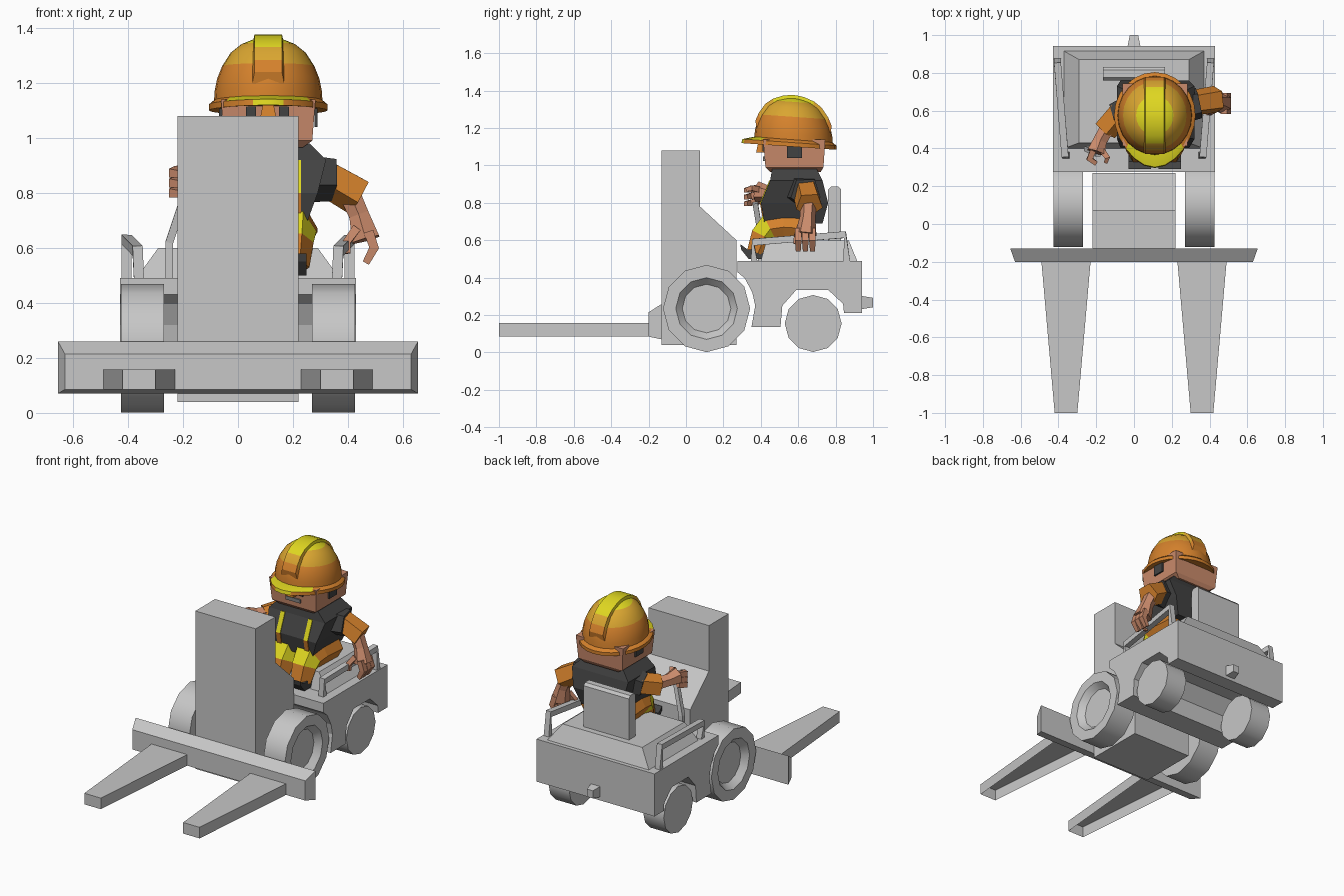
import bpy, bmesh, math
from mathutils import Vector as V

if "Cube" in bpy.data.objects:
    bpy.data.objects.remove(bpy.data.objects["Cube"])

# ---------- colours ----------
COL = {"light_grey": (.57, .57, .57), "orange": (.66, .22, .025), "gold": (.70, .38, .03),
       "yellow": (.74, .68, .015), "skin": (.60, .26, .15), "charcoal": (.055, .055, .055),
       "mid_grey": (.22, .22, .22)}
MAT = {}
for n, c in COL.items():
    MAT[n] = bpy.data.materials.new(n)
    MAT[n].diffuse_color = (*c, 1)


# ---------- helpers ----------
def loft(name, rings, mats="light_grey", rule=None, smooth=0, open_bottom=False):
    """Skin a list of equal-length rings, cap both ends; mats = one name or one per segment."""
    names = [mats] if isinstance(mats, str) else list(dict.fromkeys(mats))
    me = bpy.data.meshes.new(name)
    bm = bmesh.new()
    vr = [[bm.verts.new(p) for p in r] for r in rings]
    k = len(rings[0])
    last = len(rings) - 2
    for i in range(last + 1):
        mi = 0 if isinstance(mats, str) else names.index(mats[min(i, len(mats) - 1)])
        for j in range(k):
            f = bm.faces.new((vr[i][j], vr[i][(j + 1) % k], vr[i + 1][(j + 1) % k], vr[i + 1][j]))
            f.material_index = mi
    for r, seg in ((vr[0], 0), (vr[-1], last)):
        f = bm.faces.new(r)
        f.material_index = 0 if isinstance(mats, str) else names.index(mats[min(seg, len(mats) - 1)])
    bmesh.ops.recalc_face_normals(bm, faces=bm.faces)
    if rule:
        for f in bm.faces:
            n = rule(f.calc_center_median(), f.normal)
            if n not in names:
                names.append(n)
            f.material_index = names.index(n)
    if open_bottom:
        bm.normal_update()
        bmesh.ops.delete(bm, geom=[f for f in bm.faces if f.normal.z < -.9], context='FACES')
    bm.to_mesh(me)
    bm.free()
    for n in names:
        me.materials.append(MAT[n])
    ob = bpy.data.objects.new(name, me)
    bpy.context.collection.objects.link(ob)
    if smooth:
        bpy.ops.object.select_all(action='DESELECT')
        ob.select_set(True)
        bpy.context.view_layer.objects.active = ob
        bpy.ops.object.shade_smooth_by_angle(angle=math.radians(smooth))
    return ob


def extrude(name, prof, x0, x1, mats="light_grey"):
    return loft(name, [[(x, y, z) for y, z in prof] for x in (x0, x1)], mats)


def rect(x0, x1, y0, y1, z):
    return [(x0, y0, z), (x1, y0, z), (x1, y1, z), (x0, y1, z)]


def rect_y(x0, x1, z0, z1, y):
    return [(x0, y, z0), (x1, y, z0), (x1, y, z1), (x0, y, z1)]


def box(name, x0, x1, y0, y1, z0, z1, mats="light_grey"):
    return loft(name, [rect(x0, x1, y0, y1, z0), rect(x0, x1, y0, y1, z1)], mats)


def tube(name, pts, radii, ref, mats="light_grey", sides=4):
    pts = [V(p) for p in pts]
    rings = []
    for i, p in enumerate(pts):
        t = (pts[min(i + 1, len(pts) - 1)] - pts[max(i - 1, 0)]).normalized()
        u = t.cross(V(ref)).normalized()
        w = t.cross(u)
        r = radii[i] if isinstance(radii, (list, tuple)) else radii
        rings.append([p + r * (u * math.cos(a) + w * math.sin(a))
                      for a in (2 * math.pi * (j + .5) / sides for j in range(sides))])
    return loft(name, rings, mats)


def wheel(name, s, cy, cz, prof, n=12):
    return loft(name, [[(s * x, cy + r * math.sin(2 * math.pi * j / n), cz + r * math.cos(2 * math.pi * j / n))
                        for j in range(n)] for x, r in prof], smooth=40)


# ---------- truck ----------
extrude("mast", [(-.13, .04), (-.13, 1.08), (.075, 1.08), (.075, .78), (.27, .60), (.27, .04)], -.22, .22)
loft("fork_carriage", [rect_y(-.655, .655, .07, .26, -.13), rect_y(-.63, .63, .085, .215, -.2)])
extrude("body", [(.275, .49), (.275, .43), (.315, .396), (.355, .32), (.37, .25), (.35, .135), (.505, .135),
                 (.515, .25), (.59, .335), (.76, .335), (.84, .26), (.845, .21), (.942, .21), (.942, .49)], -.43, .43)
loft("tow_hitch", [rect_y(-.034, .034, .232, .302, .94), rect_y(-.022, .022, .242, .292, 1.0)])
loft("seat_base", [rect(-.37, .37, .40, .915, .49), rect(-.29, .29, .43, .87, .60)])
extrude("seat_back", [(.76, .59), (.76, .87), (.775, .887), (.815, .887), (.83, .87), (.83, .59)], -.165, .165)
for s, side in ((1, "left"), (-1, "right")):
    loft("fork_" + side, [rect_y(s * .23, s * .49, .085, .158, -.2), rect_y(s * .30, s * .42, .085, .158, -1)],
         open_bottom=True)
    wheel("front_wheel_" + side, s, .11, .235, [(.27, .233), (.425, .233), (.425, .165), (.385, .13)])
    wheel("rear_wheel_" + side, s, .68, .155, [(.27, .152), (.42, .152)])
    tube("side_rail_" + side, [(s * .36, .365, .48), (s * .365, .36, .59), (s * .405, .85, .63), (s * .405, .86, .48)],
         .026, (1, 0, 0))
tube("control_lever", [(-.25, .40, .48), (-.25, .40, .62), (-.19, .37, .80)], .02, (0, 1, 0))

# ---------- driver: legs and torso ----------
for x, side in ((.03, "right"), (.19, "left")):
    tube("leg_" + side, [(x, .68, .66), (x, .52, .67), (x, .45, .66), (x, .42, .62), (x, .385, .53)],
         [.1, .1, .095, .085, .07], (1, 0, 0), ["orange", "orange", "yellow", "orange"], 6)
    extrude("boot_" + side, [(.44, .50), (.42, .56), (.33, .55), (.29, .58), (.295, .55), (.335, .50)],
            x - .06, x + .06, "charcoal")
loft("torso", [rect(-.03, .25, .42, .73, .69), rect(-.07, .29, .40, .76, .80),
               rect(-.09, .32, .45, .73, .92), rect(-.03, .26, .46, .70, .98)], "charcoal")
for x in (.0, .20):
    loft("vest_stripe", [[(x, y - d, z), (x + .03, y - d, z), (x + .03, y + .003, z), (x, y + .003, z)]
                         for y, z, d in ((.42, .69, .005), (.40, .80, .005), (.45, .92, .005))], ["orange", "yellow"])

# ---------- driver: arms ----------
tube("shoulder_left", [(.25, .62, .86), (.345, .64, .855)], [.095, .085], (0, 1, 0), "charcoal", 5)
tube("sleeve_left", [(.31, .64, .865), (.44, .66, .79)], [.07, .075], (0, 1, 0), "orange", 5)
tube("forearm_left", [(.40, .655, .81), (.44, .65, .72), (.465, .64, .63)], [.045, .042, .058], (0, 1, 0), "skin", 6)
for i in range(3):
    y = .60 + .038 * i
    tube("finger_left", [(.475, y, .66), (.495, y, .60), (.465, y, .545)], [.025, .025, .018], (0, 1, 0), "skin")
tube("thumb_left", [(.43, .61, .67), (.395, .59, .62), (.40, .585, .58)], [.022, .02, .014], (0, 1, 0), "skin")
tube("shoulder_right", [(-.02, .61, .87), (-.10, .58, .85)], [.09, .075], (0, 0, 1), "charcoal", 5)
tube("sleeve_right", [(-.07, .60, .86), (-.155, .50, .83)], [.07, .07], (0, 0, 1), "orange", 5)
tube("forearm_right", [(-.13, .53, .84), (-.18, .44, .85), (-.20, .38, .86)], [.045, .042, .055], (0, 0, 1), "skin", 6)
for i in range(3):
    z = .81 + .036 * i
    tube("finger_right", [(-.215, .39, z), (-.235, .345, z - .01), (-.20, .32, z - .015)], [.023, .023, .017],
         (0, 0, 1), "skin")
tube("thumb_right", [(-.17, .39, .87), (-.14, .35, .88), (-.15, .325, .87)], [.022, .02, .014], (0, 0, 1), "skin")

# ---------- driver: head ----------
loft("head", [rect(-.01, .235, .45, .72, .965), rect(-.05, .27, .425, .735, .99),
              rect(-.062, .282, .412, .745, 1.14)], "skin")
for x in (.045, .165):
    box("eye", x - .015, x + .02, .409, .422, 1.075, 1.115, "charcoal")
loft("nose", [rect(.08, .14, .375, .42, 1.07), rect(.09, .13, .385, .42, 1.12)], "orange")
box("mouth", .06, .165, .411, .43, 1.025, 1.048, "mid_grey")
for x in (-.069, .279):
    box("sideburn", x, x + .01, .54, .62, 1.04, 1.12, "charcoal")

# ---------- helmet ----------
CX, CY, N = .11, .575, 24


def tilt(y):
    return -.07 * (y - CY)


def helmet_ring(sx, z, front=0.0):
    out = []
    for j in range(N):
        a = 2 * math.pi * j / N
        y = CY + .21 * sx * math.sin(a) - front * max(0, -math.sin(a)) ** 3
        out.append((CX + .198 * sx * math.cos(a), y, z + tilt(y)))
    return out


def dome_colour(c, n):
    z = c.z - tilt(c.y)
    return "yellow" if z > 1.332 else "gold" if z > 1.255 else "orange"


DOME = [(1, 1.12), (.985, 1.17), (.94, 1.215), (.85, 1.26), (.69, 1.31), (.5, 1.34), (.25, 1.36), (.06, 1.366)]
loft("helmet_dome", [helmet_ring(s, z) for s, z in DOME], rule=dome_colour, smooth=40)
loft("helmet_brim", [helmet_ring(.9, 1.105), helmet_ring(1.09, 1.10, .05), helmet_ring(1.09, 1.122, .045),
                     helmet_ring(.98, 1.14)],
     rule=lambda c, n: "yellow" if c.y < .40 and n.z > .2 and abs(c.x - CX) < .13 else "orange", smooth=40)

# raised centre rib running front to back over the dome
arc = [(-s, z) for s, z in DOME[2:]] + [(s, z) for s, z in reversed(DOME[2:])]
rib = []
for s, z in arc:
    y = CY + .21 * s
    yo, zo = CY + .21 * s * 1.035, z + .010
    rib.append([(CX - .058, y, z + tilt(y) - .03), (CX - .05, yo, zo + tilt(yo)),
                (CX + .05, yo, zo + tilt(yo)), (CX + .058, y, z + tilt(y) - .03)])
loft("helmet_rib", rib, rule=dome_colour, smooth=30)

for m in bpy.data.materials:
    if m.users and not m.is_grease_pencil:
        m.use_nodes = True
        m.node_tree.nodes["Principled BSDF"].inputs["Base Color"].default_value = m.diffuse_color
